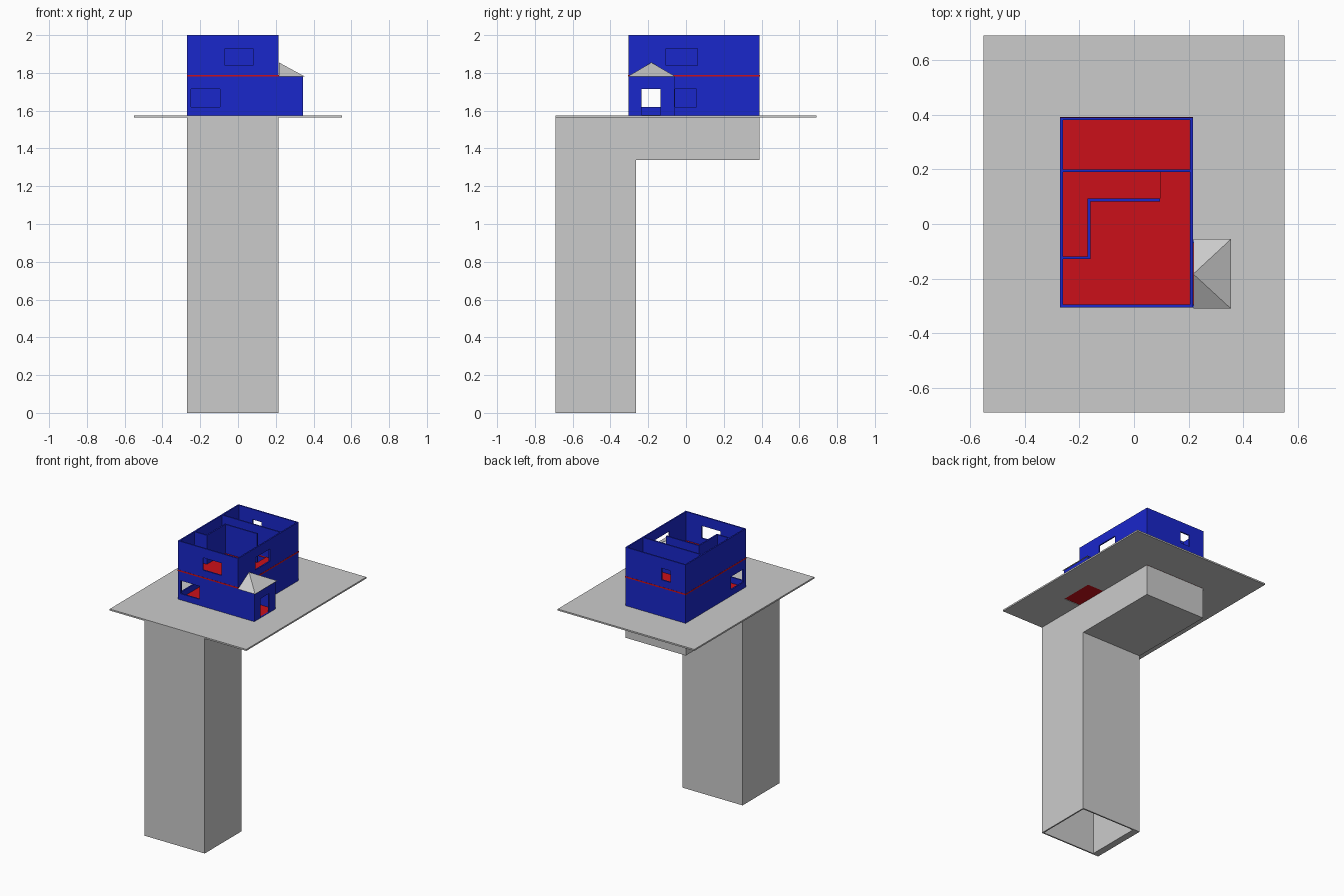
import bpy, bmesh
from mathutils import Vector

if "Cube" in bpy.data.objects:
    bpy.data.objects.remove(bpy.data.objects["Cube"])


def material(name, rgb):
    m = bpy.data.materials.new(name)
    m.diffuse_color = (*rgb, 1)
    m.use_nodes = True
    m.node_tree.nodes["Principled BSDF"].inputs["Base Color"].default_value = m.diffuse_color
    return m


BLUE = material("blue", (0.01, 0.02, 0.6))
RED = material("red", (0.6, 0.005, 0.01))
T = 0.01  # wall thickness


def prism(name, pts, vec, mat=None):
    """Extrude a flat polygon of 3D points along vec."""
    bm = bmesh.new()
    face = bm.faces.new([bm.verts.new(p) for p in pts])
    ext = bmesh.ops.extrude_face_region(bm, geom=[face])
    bmesh.ops.translate(bm, vec=Vector(vec), verts=[g for g in ext["geom"] if isinstance(g, bmesh.types.BMVert)])
    bmesh.ops.recalc_face_normals(bm, faces=bm.faces)
    me = bpy.data.meshes.new(name)
    bm.to_mesh(me)
    bm.free()
    ob = bpy.data.objects.new(name, me)
    bpy.context.collection.objects.link(ob)
    if mat:
        me.materials.append(mat)
    return ob


def plan(name, pts, z0, z1, mat=None):
    return prism(name, [(x, y, z0) for x, y in pts], (0, 0, z1 - z0), mat)


def rect(x0, x1, y0, y1):
    return [(x0, y0), (x1, y0), (x1, y1), (x0, y1)]


def box(name, x0, x1, y0, y1, z0, z1, mat=None):
    return plan(name, rect(x0, x1, y0, y1), z0, z1, mat)


def cut(ob, *cutters):
    """Subtract the cutters, then remove them."""
    for c in cutters:
        mod = ob.modifiers.new("cut", "BOOLEAN")
        mod.operation = "DIFFERENCE"
        mod.solver = "EXACT"
        mod.object = c
        c.hide_render = True
        bpy.context.view_layer.objects.active = ob
        bpy.ops.object.modifier_apply(modifier=mod.name)
        bpy.data.objects.remove(c)


def hole(*b):
    return box("cutter", *b)


def footprint(d=0.0):
    """House outline with the porch, inset by d."""
    return [(-.27 + d, -.305 + d), (.345 - d, -.305 + d), (.345 - d, -.06 - d),
            (.215 - d, -.06 - d), (.215 - d, .39 - d), (-.27 + d, .39 - d)]


# Hollow L-shaped shaft, open at the foot
def shaft_shape(name, x0, x1, y0, y1, y2, z0, z1, z2):
    prof = [(y0, z0), (y1, z0), (y1, z1), (y2, z1), (y2, z2), (y0, z2)]
    return prism(name, [(x0, y, z) for y, z in prof], (x1 - x0, 0, 0))


shaft = shaft_shape("shaft", -.27, .215, -.69, -.265, .388, 0, 1.34, 1.564)
cut(shaft, shaft_shape("cutter", -.22, .205, -.68, -.275, .378, -.1, 1.35, 1.554))

# Ground plate with the house footprint cut out
plate = box("ground_plate", -.55, .55, -.69, .69, 1.564, 1.575)
cut(plate, plan("cutter", footprint(.001), 1.5, 1.6))

# Lower storey
plan("lower_floor", footprint(.002), 1.566, 1.577, RED)
lower = plan("lower_walls", footprint(), 1.575, 1.78, BLUE)
cut(lower,
    plan("cutter", footprint(T), 1.5, 1.9),
    hole(-.25, -.095, -.4, -.25, 1.62, 1.715),      # front window
    hole(.17, .25, -.058, .055, 1.62, 1.715),       # right window
    hole(-.35, -.2, -.275, -.13, 1.62, 1.715),      # left window
    hole(.3, .4, -.235, -.135, 1.578, 1.715))       # porch door

# Upper floor with the stairwell opening
floor = box("upper_floor", -.271, .216, -.306, .391, 1.78, 1.79, RED)
well = [(-.26, -.12), (-.165, -.12), (-.165, .09), (.095, .09), (.095, .19), (-.26, .19)]
cut(floor, plan("cutter", well, 1.7, 1.9))

# Upper storey, open at the top
upper = box("upper_walls", -.27, .215, -.305, .39, 1.79, 2.0, BLUE)
cut(upper,
    hole(-.27 + T, .215 - T, -.305 + T, .39 - T, 1.7, 2.1),
    hole(-.07, .08, -.4, -.25, 1.84, 1.93),         # front window
    hole(.17, .25, -.105, .06, 1.84, 1.93),         # right window
    hole(-.15, -.075, .35, .45, 1.84, 1.925))       # back window

# Partition walls around the stairwell
box("back_partition", -.26, .205, .19, .2, 1.79, 2.0, BLUE)
bent = [(-.26, -.128), (-.16, -.128), (-.16, .083), (.095, .083),
        (.095, .093), (-.17, .093), (-.17, -.118), (-.26, -.118)]
plan("stair_partition", bent, 1.79, 2.0, BLUE)

# Porch roof: half pyramid leaning on the house
bm = bmesh.new()
base = [bm.verts.new((x, y, 1.78)) for x, y in rect(.217, .355, -.31, -.055)]
apex = bm.verts.new((.217, -.183, 1.855))
bm.faces.new(base)
for i in range(4):
    bm.faces.new((base[i], base[(i + 1) % 4], apex))
bmesh.ops.recalc_face_normals(bm, faces=bm.faces)
me = bpy.data.meshes.new("porch_roof")
bm.to_mesh(me)
bm.free()
bpy.context.collection.objects.link(bpy.data.objects.new("porch_roof", me))
